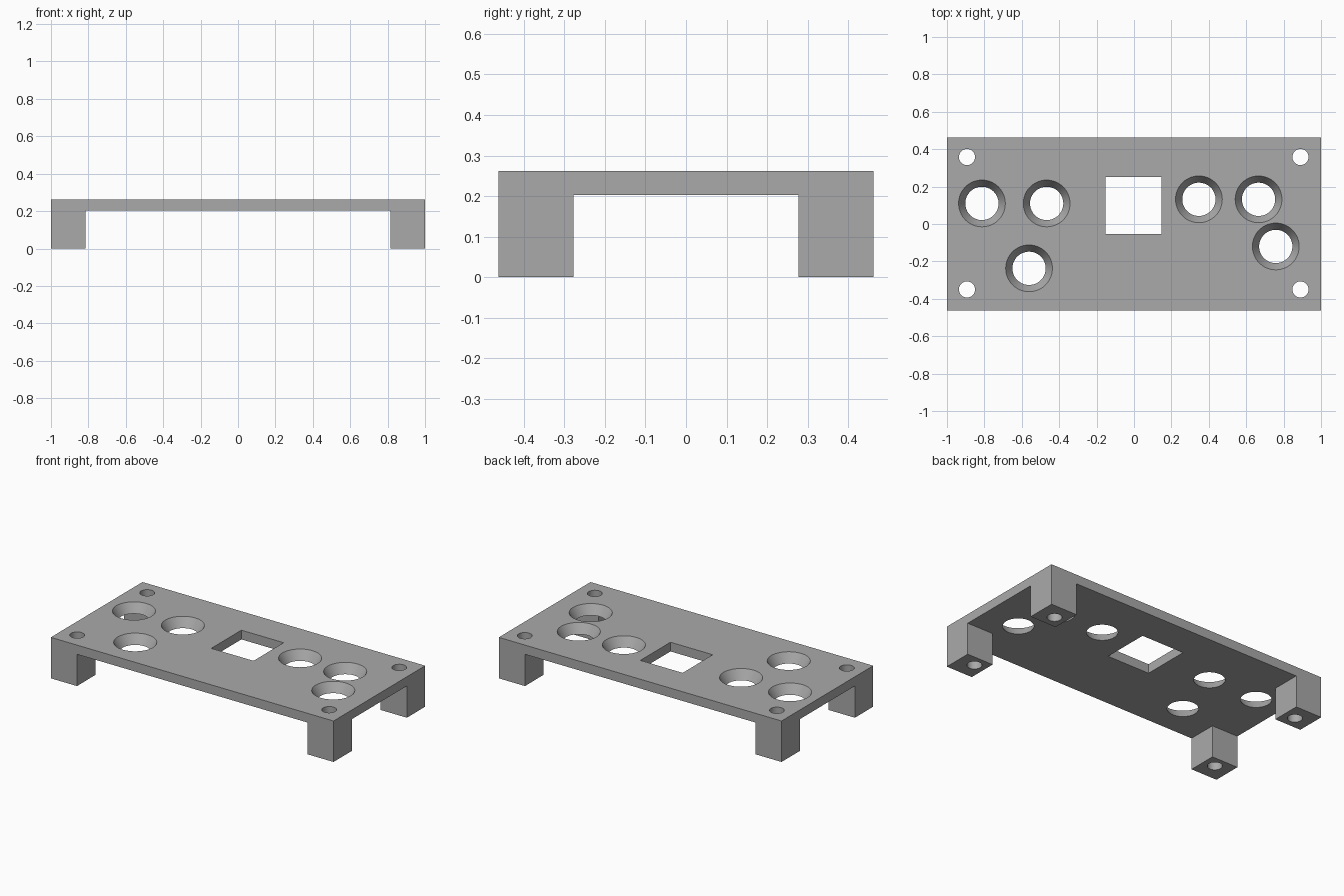
import bpy
import bmesh
import math
from mathutils import Matrix, Vector

if "Cube" in bpy.data.objects:
    bpy.data.objects.remove(bpy.data.objects["Cube"], do_unlink=True)

HALF_X, HALF_Y, TOP, UNDER, LEG = 1.0, 0.463, 0.262, 0.203, 0.185

grey = bpy.data.materials.new("plain grey")
grey.use_nodes = True
colour = (0.4, 0.4, 0.4, 1)
grey.diffuse_color = colour
grey.node_tree.nodes["Principled BSDF"].inputs["Base Color"].default_value = colour


def make_object(name, bm):
    mesh = bpy.data.meshes.new(name)
    bm.to_mesh(mesh)
    bm.free()
    mesh.materials.append(grey)
    obj = bpy.data.objects.new(name, mesh)
    bpy.context.collection.objects.link(obj)
    return obj


def box(name, low, high):
    low, high = Vector(low), Vector(high)
    bm = bmesh.new()
    place = Matrix.Translation((low + high) / 2) @ Matrix.Diagonal((*(high - low), 1))
    bmesh.ops.create_cube(bm, size=1, matrix=place)
    return make_object(name, bm)


def cone(name, x, y, low, high, r_low, r_high):
    bm = bmesh.new()
    bmesh.ops.create_cone(bm, cap_ends=True, segments=64, radius1=r_low,
                          radius2=r_high, depth=high - low,
                          matrix=Matrix.Translation((x, y, (low + high) / 2)))
    return make_object(name, bm)


def cut(target, cutter):
    mod = target.modifiers.new("cut", "BOOLEAN")
    mod.operation = "DIFFERENCE"
    mod.solver = "EXACT"
    mod.object = cutter
    cutter.hide_render = True
    bpy.context.view_layer.objects.active = target
    bpy.ops.object.modifier_apply(modifier=mod.name)
    bpy.data.objects.remove(cutter, do_unlink=True)


# Solid block, hollowed below by two crossing channels to leave four legs
body = box("mounting_plate", (-HALF_X, -HALF_Y, 0), (HALF_X, HALF_Y, TOP))
cut(body, box("long_channel", (-2, LEG - HALF_Y, -1), (2, HALF_Y - LEG, UNDER)))
cut(body, box("cross_channel", (LEG - HALF_X, -2, -1), (HALF_X - LEG, 2, UNDER)))

# Square window
cut(body, box("window_cutter", (-0.152, -0.053, 0.1), (0.147, 0.251, 1)))

# Tapered holes, wide at the top; the cutter runs on past both faces
R_UNDER, R_TOP, EXTRA = 0.089, 0.125, 0.02
flare = (R_TOP - R_UNDER) / (TOP - UNDER) * EXTRA
for x, y in [(-0.813, 0.11), (-0.467, 0.11), (-0.561, -0.237),
             (0.347, 0.132), (0.666, 0.132), (0.758, -0.12)]:
    cut(body, cone("tapered_cutter", x, y, UNDER - EXTRA, TOP + EXTRA,
                   R_UNDER - flare, R_TOP + flare))

# Screw holes down through the legs
for x in (-0.893, 0.89):
    for y in (-0.35, 0.358):
        cut(body, cone("screw_cutter", x, y, -1, 1, 0.043, 0.043))

bpy.ops.object.select_all(action="DESELECT")
body.select_set(True)
bpy.context.view_layer.objects.active = body
bpy.ops.object.shade_smooth_by_angle(angle=math.radians(30))
